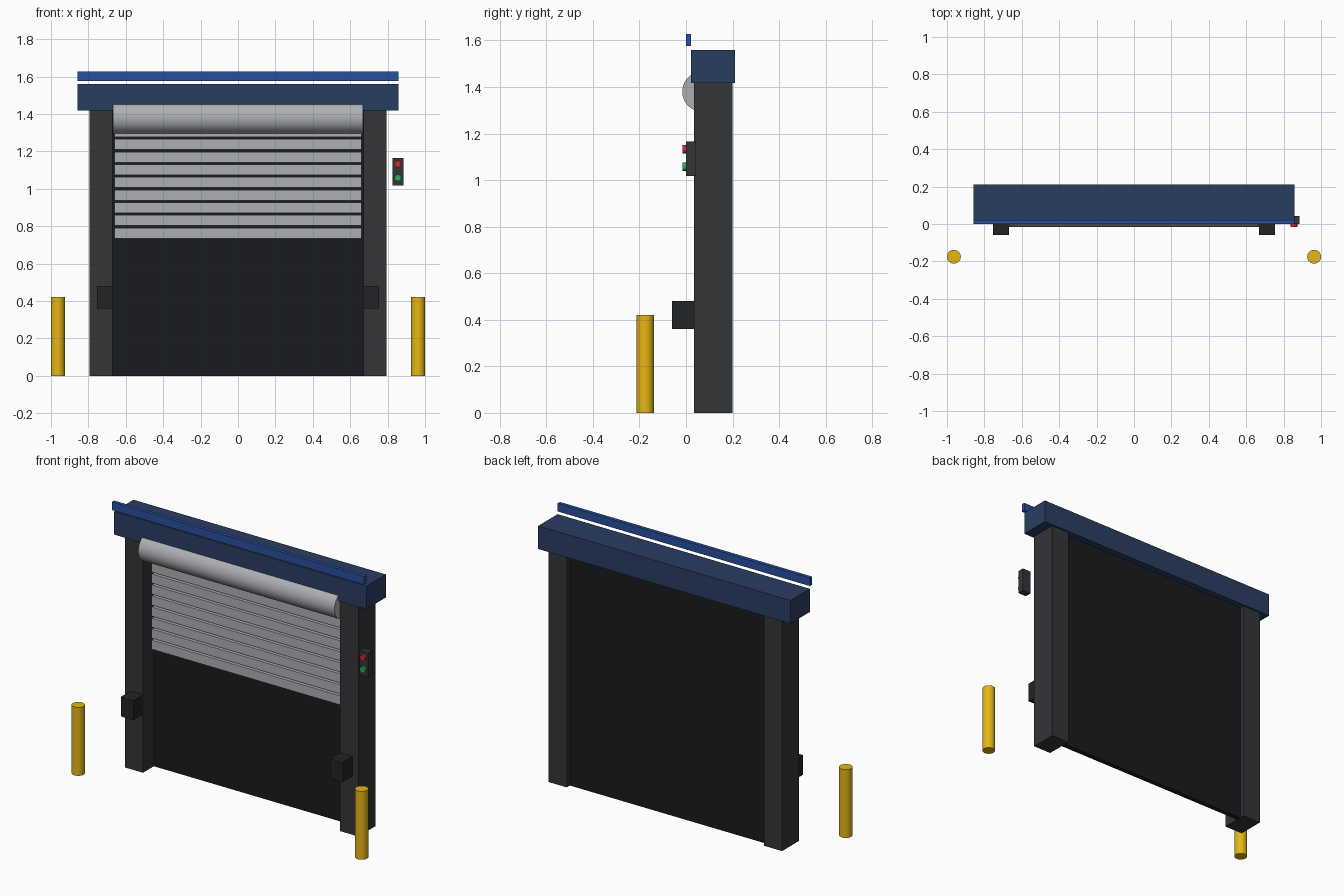
import bpy, math

if "Cube" in bpy.data.objects:
    bpy.data.objects.remove(bpy.data.objects["Cube"])


def material(name, rgb):
    m = bpy.data.materials.new(name)
    m.diffuse_color = (*rgb, 1)
    m.use_nodes = True
    m.node_tree.nodes["Principled BSDF"].inputs["Base Color"].default_value = m.diffuse_color
    return m


CHARCOAL = material("charcoal", (0.032, 0.035, 0.039))
BLACK = material("black", (0.010, 0.011, 0.013))
RUBBER = material("rubber", (0.015, 0.017, 0.018))
NAVY = material("navy", (0.022, 0.048, 0.12))
BLUE = material("blue", (0.022, 0.08, 0.34))
STEEL = material("steel", (0.42, 0.43, 0.45))
YELLOW = material("yellow", (0.78, 0.47, 0.008))
RED = material("red", (0.6, 0.025, 0.025))
GREEN = material("green", (0.025, 0.42, 0.12))


def box(name, x, y, z, mat):
    """Box spanning the given (min, max) ranges."""
    mid = [(r[0] + r[1]) / 2 for r in (x, y, z)]
    bpy.ops.mesh.primitive_cube_add(size=1, location=mid)
    o = bpy.context.object
    o.name = name
    o.scale = [r[1] - r[0] for r in (x, y, z)]
    bpy.ops.object.transform_apply(location=False, rotation=False, scale=True)
    o.data.materials.append(mat)
    return o


def cylinder(name, loc, r, length, axis, mat, sides=32):
    rot = {"x": (0, math.pi / 2, 0), "y": (math.pi / 2, 0, 0), "z": (0, 0, 0)}[axis]
    bpy.ops.mesh.primitive_cylinder_add(vertices=sides, radius=r, depth=length,
                                        location=loc, rotation=rot)
    o = bpy.context.object
    o.name = name
    o.data.materials.append(mat)
    bpy.ops.object.shade_smooth_by_angle(angle=math.radians(35))
    return o


# Mirrored parts: frame posts, dock bumpers and bollards
for side, s in (("left", -1), ("right", 1)):
    def span(a, b):
        return tuple(sorted((s * a, s * b)))
    box(f"{side}_post", span(0.67, 0.793), (0.035, 0.20), (0, 1.418), CHARCOAL)
    box(f"{side}_bumper", span(0.668, 0.754), (-0.06, 0.035), (0.36, 0.48), RUBBER)
    cylinder(f"{side}_bollard", (s * 0.963, -0.175, 0.21), 0.037, 0.42, "z", YELLOW)

# Dark opening behind the shutter
box("opening_panel", (-0.67, 0.67), (0.14, 0.17), (0, 1.418), BLACK)

# Header beam and the accent rail floating above it
box("header", (-0.857, 0.857), (0.022, 0.21), (1.418, 1.56), NAVY)
box("accent_rail", (-0.857, 0.857), (0.0, 0.022), (1.577, 1.627), BLUE)

# Shutter roll and slats
cylinder("shutter_drum", (0, 0.07, 1.38), 0.086, 1.334, "x", STEEL, 48)
for i in range(9):
    z = 0.735 + i * 0.0677
    box(f"shutter_slat_{i + 1}", (-0.66, 0.66), (0.105, 0.13), (z, z + 0.056), STEEL)

# Signal box with two lamps
box("signal_box", (0.826, 0.884), (0.0, 0.042), (1.017, 1.165), CHARCOAL)
cylinder("stop_lamp", (0.855, -0.005, 1.132), 0.018, 0.02, "y", RED, 24)
cylinder("go_lamp", (0.855, -0.005, 1.058), 0.018, 0.02, "y", GREEN, 24)
